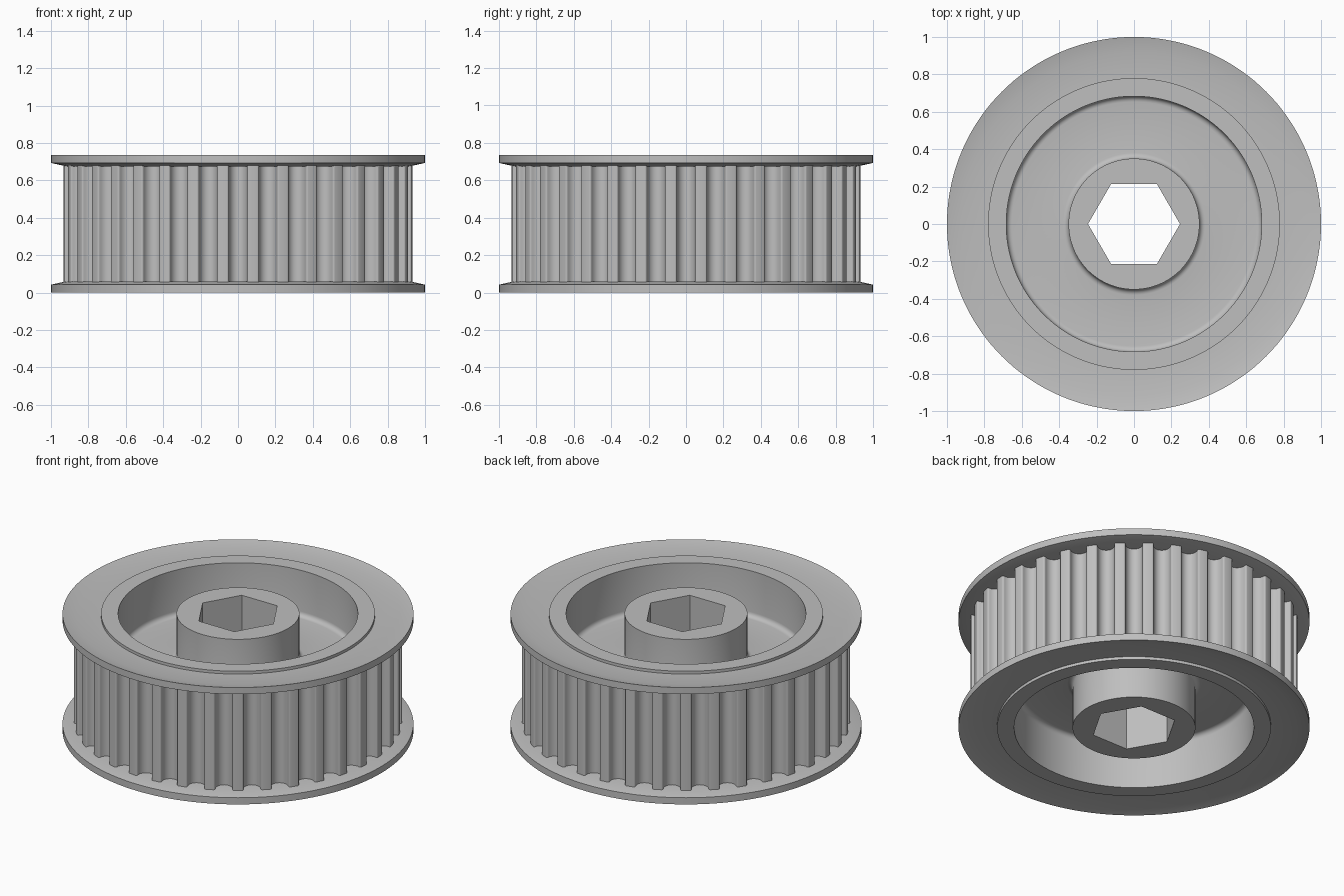
import bpy, bmesh
from math import pi, cos, sin, radians

if "Cube" in bpy.data.objects:
    bpy.data.objects.remove(bpy.data.objects["Cube"], do_unlink=True)

HEIGHT = 0.735
MID = HEIGHT / 2
SEGMENTS = 144

metal = bpy.data.materials.new("plain_grey_metal")
metal.use_nodes = True
GREY = (0.52, 0.52, 0.52, 1)
metal.diffuse_color = GREY
metal.node_tree.nodes["Principled BSDF"].inputs["Base Color"].default_value = GREY


def loft(name, rings):
    """Join closed rings of (radius, angle, z) points into a closed loop of quads."""
    bm = bmesh.new()
    rows = [[bm.verts.new((r * cos(a), r * sin(a), z)) for r, a, z in ring] for ring in rings]
    for i, row in enumerate(rows):
        after = rows[(i + 1) % len(rows)]
        for j in range(len(row)):
            k = (j + 1) % len(row)
            bm.faces.new((row[j], row[k], after[k], after[j]))
    bmesh.ops.recalc_face_normals(bm, faces=bm.faces)
    mesh = bpy.data.meshes.new(name)
    bm.to_mesh(mesh)
    bm.free()
    mesh.materials.append(metal)
    obj = bpy.data.objects.new(name, mesh)
    bpy.context.collection.objects.link(obj)
    bpy.ops.object.select_all(action='DESELECT')
    obj.select_set(True)
    bpy.context.view_layer.objects.active = obj
    bpy.ops.object.shade_smooth_by_angle(angle=radians(35))
    return obj


ANGLES = [2 * pi * i / SEGMENTS for i in range(SEGMENTS)]


def circle(r, z):
    return [(r, a, z) for a in ANGLES]


def hexagon(apothem, z):
    return [(apothem / cos(a % (pi / 3) - pi / 6), a, z) for a in ANGLES]


# Core: hexagonal bore, hub, filleted web and rim
HUB, RECESS, RIM, WEB, FILLET = 0.35, 0.683, 0.78, 0.08, 0.03
steps = [i * pi / 10 for i in range(6)]
upper = [(HUB, MID)]
upper += [(HUB + FILLET * (1 - cos(t)), WEB + FILLET * (1 - sin(t))) for t in steps]
upper += [(RECESS - FILLET * (1 - sin(t)), WEB + FILLET * (1 - cos(t))) for t in steps]
upper += [(RECESS, MID), (RIM, MID)]
core = [hexagon(0.213, 0), hexagon(0.213, HEIGHT)]
core += [circle(r, MID + h) for r, h in upper]
core += [circle(r, MID - h) for r, h in reversed(upper)]
loft("hub_web_and_rim", core)

# Toothed band: rounded grooves with softened lips
TEETH, BAND, GROOVE, LIP, SINK = 36, 0.935, 0.0496, 0.010, 0.019
lip = [(GROOVE + LIP * (1 - cos(t)), LIP * (1 - sin(t)))
       for t in (i * pi / 8 for i in range(5))]
arc = [(-GROOVE * cos(t), SINK + GROOVE * sin(t))
       for t in (i * pi / 10 for i in range(11))]
groove = [(-u, d) for u, d in reversed(lip)] + arc + lip
outline = [(BAND - d, 2 * pi * n / TEETH + u / BAND) for n in range(TEETH) for u, d in groove]
low, high = 0.05, HEIGHT - 0.05
loft("toothed_band", [
    [(r, a, low) for r, a in outline],
    [(r, a, high) for r, a in outline],
    [(0.75, a, high) for r, a in outline],
    [(0.75, a, low) for r, a in outline],
])

# Flanges: flat rings with an outer edge flared away from the band
flange = [(0.75, 0.018), (0.92, 0.018), (1, 0), (1, 0.042), (0.92, 0.06), (0.75, 0.06)]
loft("lower_flange", [circle(r, z) for r, z in flange])
loft("upper_flange", [circle(r, HEIGHT - z) for r, z in flange])
